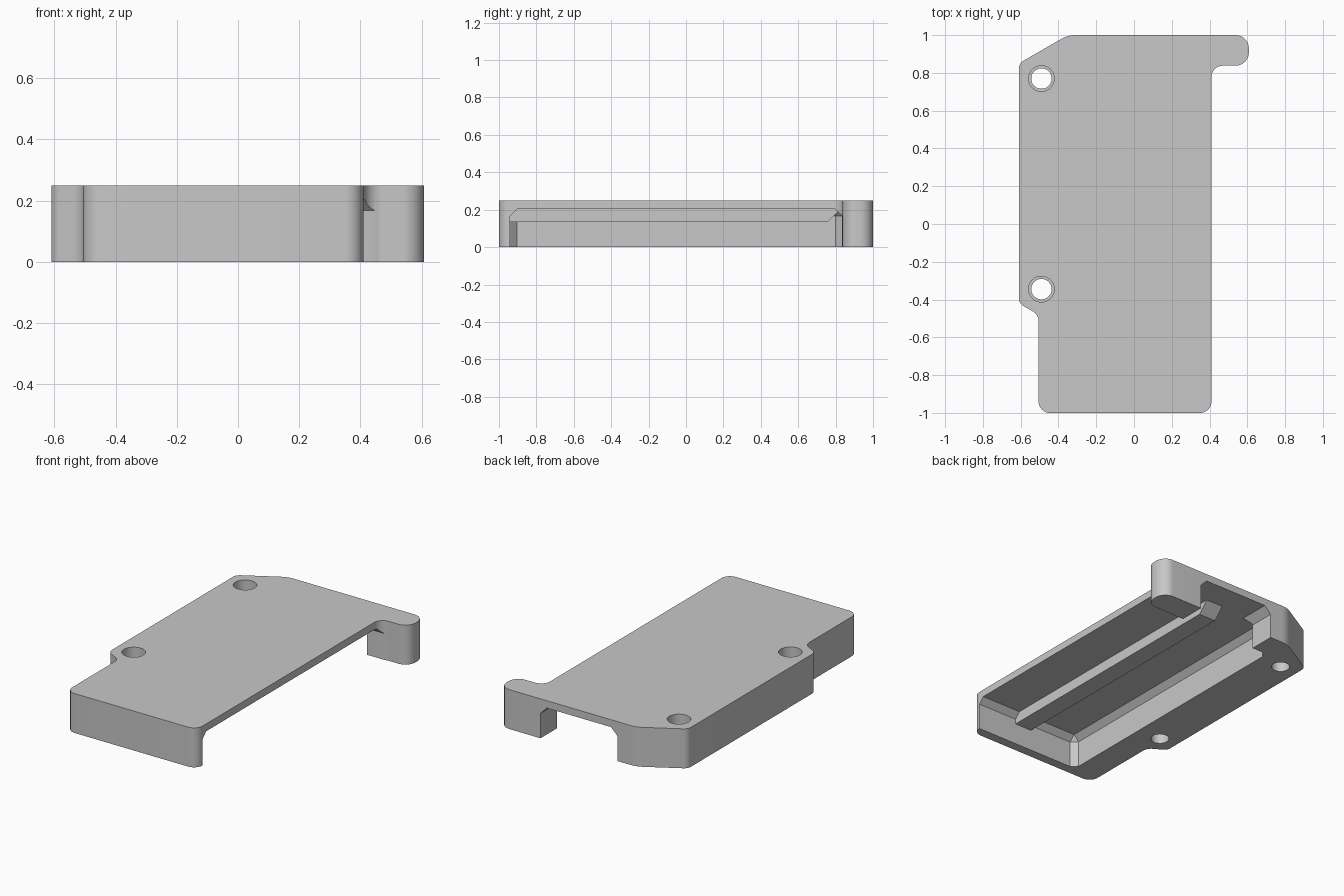
import bpy, bmesh, math
from mathutils import Vector

cube = bpy.data.objects.get("Cube")
if cube:
    bpy.data.objects.remove(cube, do_unlink=True)

HEIGHT, CEILING = 0.25, 0.203

grey = bpy.data.materials.new("plain grey")
grey.use_nodes = True
tone = (0.58, 0.58, 0.58, 1)
grey.diffuse_color = tone
grey.node_tree.nodes["Principled BSDF"].inputs["Base Color"].default_value = tone


def make_object(name, bm):
    bmesh.ops.recalc_face_normals(bm, faces=bm.faces)
    mesh = bpy.data.meshes.new(name)
    bm.to_mesh(mesh)
    bm.free()
    mesh.materials.append(grey)
    obj = bpy.data.objects.new(name, mesh)
    bpy.context.collection.objects.link(obj)
    return obj


def prism(name, points, direction):
    """Extrude a closed polygon along a direction."""
    bm = bmesh.new()
    face = bm.faces.new([bm.verts.new(p) for p in points])
    new = bmesh.ops.extrude_face_region(bm, geom=[face])["geom"]
    bmesh.ops.translate(bm, vec=direction, verts=[v for v in new if isinstance(v, bmesh.types.BMVert)])
    return make_object(name, bm)


def rounded(corners, steps=8):
    """Round each (x, y, radius) corner with an arc."""
    out = []
    for i, (x, y, r) in enumerate(corners):
        p = Vector((x, y))
        a = (Vector(corners[i - 1][:2]) - p).normalized()
        b = (Vector(corners[(i + 1) % len(corners)][:2]) - p).normalized()
        half = math.acos(a.dot(b)) / 2
        centre = p + (a + b).normalized() * r / math.sin(half)
        start = p + a * r / math.tan(half) - centre
        end = p + b * r / math.tan(half) - centre
        for s in range(steps + 1):
            d = start.lerp(end, s / steps).normalized() * r
            out.append((centre.x + d.x, centre.y + d.y, 0))
    return out


def chamfered_box(name, low, high, size, pick):
    """Box with chamfers on the edges that pick(direction, middle) accepts."""
    bm = bmesh.new()
    bmesh.ops.create_cube(bm, size=1)
    for v in bm.verts:
        v.co = [high[i] if v.co[i] > 0 else low[i] for i in range(3)]
    edges = []
    for e in bm.edges:
        a, b = (v.co for v in e.verts)
        if pick((b - a).normalized(), (a + b) / 2):
            edges.append(e)
    bmesh.ops.bevel(bm, geom=edges, offset=size, segments=1, affect='EDGES')
    return make_object(name, bm)


def cylinder(name, x, y, radius, low, high):
    bm = bmesh.new()
    bmesh.ops.create_cone(bm, cap_ends=True, segments=48, radius1=radius, radius2=radius, depth=high - low)
    bmesh.ops.translate(bm, vec=(x, y, (low + high) / 2), verts=bm.verts)
    return make_object(name, bm)


def combine(target, other, operation):
    mod = target.modifiers.new(operation.lower(), 'BOOLEAN')
    mod.operation, mod.solver, mod.object = operation, 'EXACT', other
    bpy.context.view_layer.objects.active = target
    bpy.ops.object.modifier_apply(modifier=mod.name)
    bpy.data.objects.remove(other, do_unlink=True)


# Outer housing with rounded outline and a hooked corner
outline = [(-0.505, -1, 0.06), (0.41, -1, 0.06), (0.41, 0.838, 0.06),
           (0.608, 0.838, 0.07), (0.608, 1, 0.07), (-0.35, 1, 0.15),
           (-0.61, 0.85, 0.05), (-0.61, -0.42, 0.05), (-0.505, -0.48, 0.06)]
housing = prism("cover_housing", rounded(outline), (0, 0, HEIGHT))

# Main cavity, open below and to one side
cavity = chamfered_box("cavity_cutter", (-0.33, -0.94, -0.1), (0.55, 0.834, CEILING), 0.036,
                       lambda d, m: m.z > CEILING - 0.01 and m.x < 0.5 or abs(d.z) > 0.9 and m.x < 0)
combine(housing, cavity, 'DIFFERENCE')

# Opening through the back wall
channel = chamfered_box("back_opening_cutter", (-0.22, 0.7, -0.1), (0.32, 1.1, CEILING), 0.045,
                        lambda d, m: abs(d.y) > 0.9 and m.z > 0)
combine(housing, channel, 'DIFFERENCE')

# Rib hanging under the ceiling, sloped at the back end
rib = prism("ceiling_rib", [(0.01, -0.97, 0.135), (0.01, 0.76, 0.135), (0.01, 0.845, 0.22),
                            (0.01, -0.97, 0.22)], (0.12, 0, 0))
combine(housing, rib, 'UNION')

# Counterbored screw holes
for y in (0.77, -0.345):
    combine(housing, cylinder("hole_cutter", -0.49, y, 0.054, -0.1, 0.4), 'DIFFERENCE')
    combine(housing, cylinder("bore_cutter", -0.49, y, 0.068, 0.1, 0.4), 'DIFFERENCE')

bpy.ops.object.select_all(action='DESELECT')
housing.select_set(True)
bpy.context.view_layer.objects.active = housing
bpy.ops.object.shade_smooth_by_angle(angle=math.radians(25))
